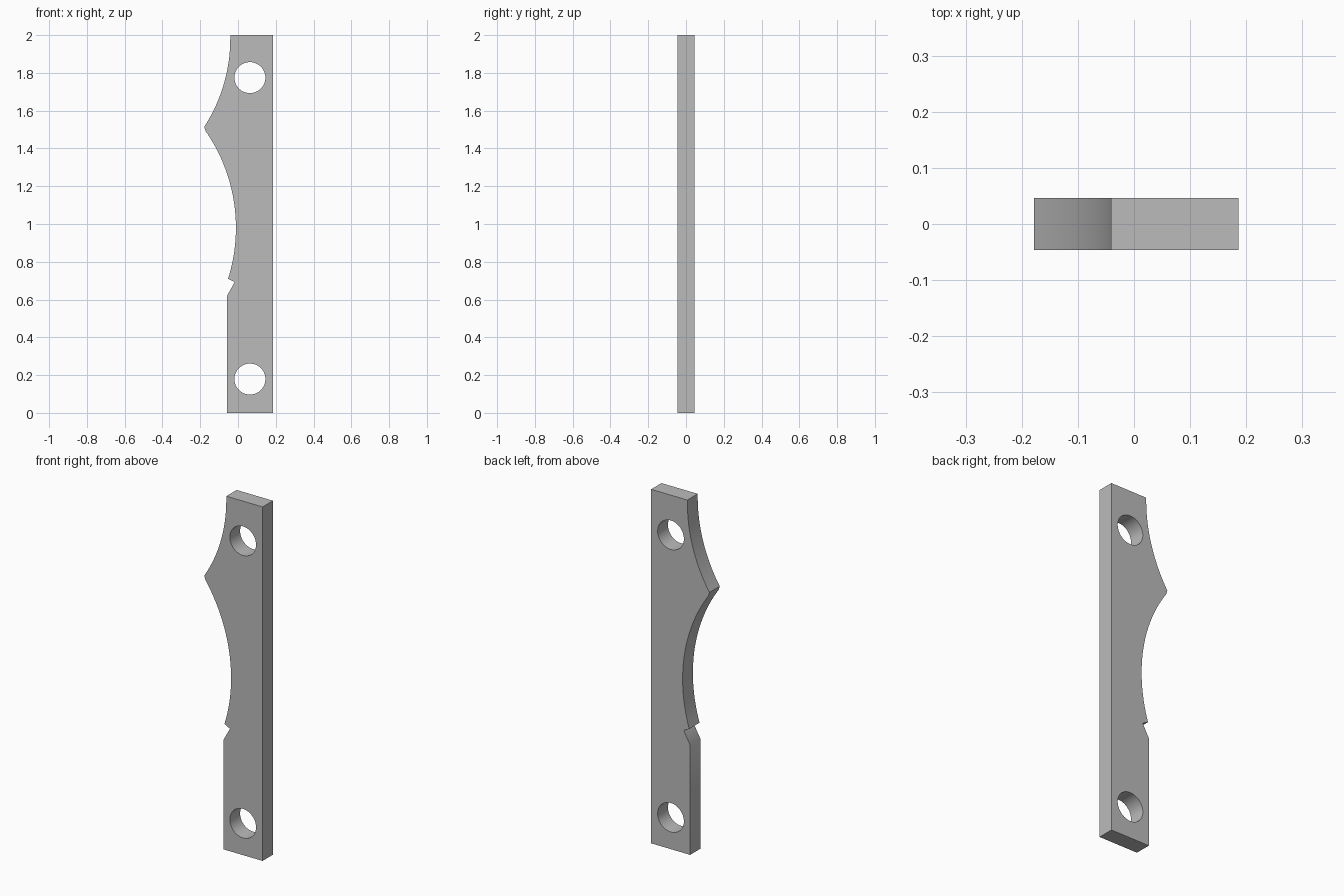
import bpy, bmesh, math

cube = bpy.data.objects.get("Cube")
if cube:
    bpy.data.objects.remove(cube, do_unlink=True)

HALF_DEPTH = 0.046


def arc(cx, cz, r, z_start, z_end, steps):
    """Points on the right-hand side of a circle between two heights."""
    a = math.asin((z_start - cz) / r)
    b = math.asin((z_end - cz) / r)
    angles = [a + (b - a) * i / steps for i in range(steps + 1)]
    return [(cx + r * math.cos(t), cz + r * math.sin(t)) for t in angles]


def circle(cx, cz, r, steps=48):
    return [(cx + r * math.cos(math.tau * i / steps),
             cz + r * math.sin(math.tau * i / steps)) for i in range(steps)]


def add_loop(curve, points):
    spline = curve.splines.new('POLY')
    spline.points.add(len(points) - 1)
    for p, (x, z) in zip(spline.points, points):
        p.co = (x, z, 0, 1)
    spline.use_cyclic_u = True


# Plate outline: straight back edge, two scooped arcs meeting at a tip, notch
outline = [(0.186, 0), (0.186, 2), (-0.041, 2)]
outline += arc(-0.896, 1.98, 0.855, 1.98, 1.515, 20)
outline += arc(-0.908, 0.98, 0.897, 1.515, 0.71, 32)[1:]
outline += [(-0.018, 0.692), (-0.058, 0.62), (-0.058, 0)]

curve = bpy.data.curves.new("plate_profile", 'CURVE')
curve.dimensions = '2D'
curve.fill_mode = 'BOTH'
curve.extrude = HALF_DEPTH
add_loop(curve, outline)

# Two bolt holes
for z in (0.179, 1.775):
    add_loop(curve, circle(0.063, z, 0.082))

plate = bpy.data.objects.new("bracket_plate", curve)
bpy.context.collection.objects.link(plate)
plate.rotation_euler.x = math.pi / 2
bpy.ops.object.select_all(action='DESELECT')
plate.select_set(True)
bpy.context.view_layer.objects.active = plate
bpy.ops.object.convert(target='MESH')
plate = bpy.context.view_layer.objects.active
bpy.ops.object.transform_apply(location=False, rotation=True, scale=False)

# Weld the caps to the rim
bm = bmesh.new()
bm.from_mesh(plate.data)
bmesh.ops.remove_doubles(bm, verts=bm.verts, dist=0.0002)
bmesh.ops.recalc_face_normals(bm, faces=bm.faces)
bm.to_mesh(plate.data)
bm.free()
bpy.ops.object.shade_smooth_by_angle(angle=math.radians(30))

# Grey finish
grey = bpy.data.materials.new("plain_grey")
grey.use_nodes = True
color = (0.5, 0.5, 0.5, 1)
grey.diffuse_color = color
grey.node_tree.nodes["Principled BSDF"].inputs["Base Color"].default_value = color
plate.data.materials.clear()
plate.data.materials.append(grey)
